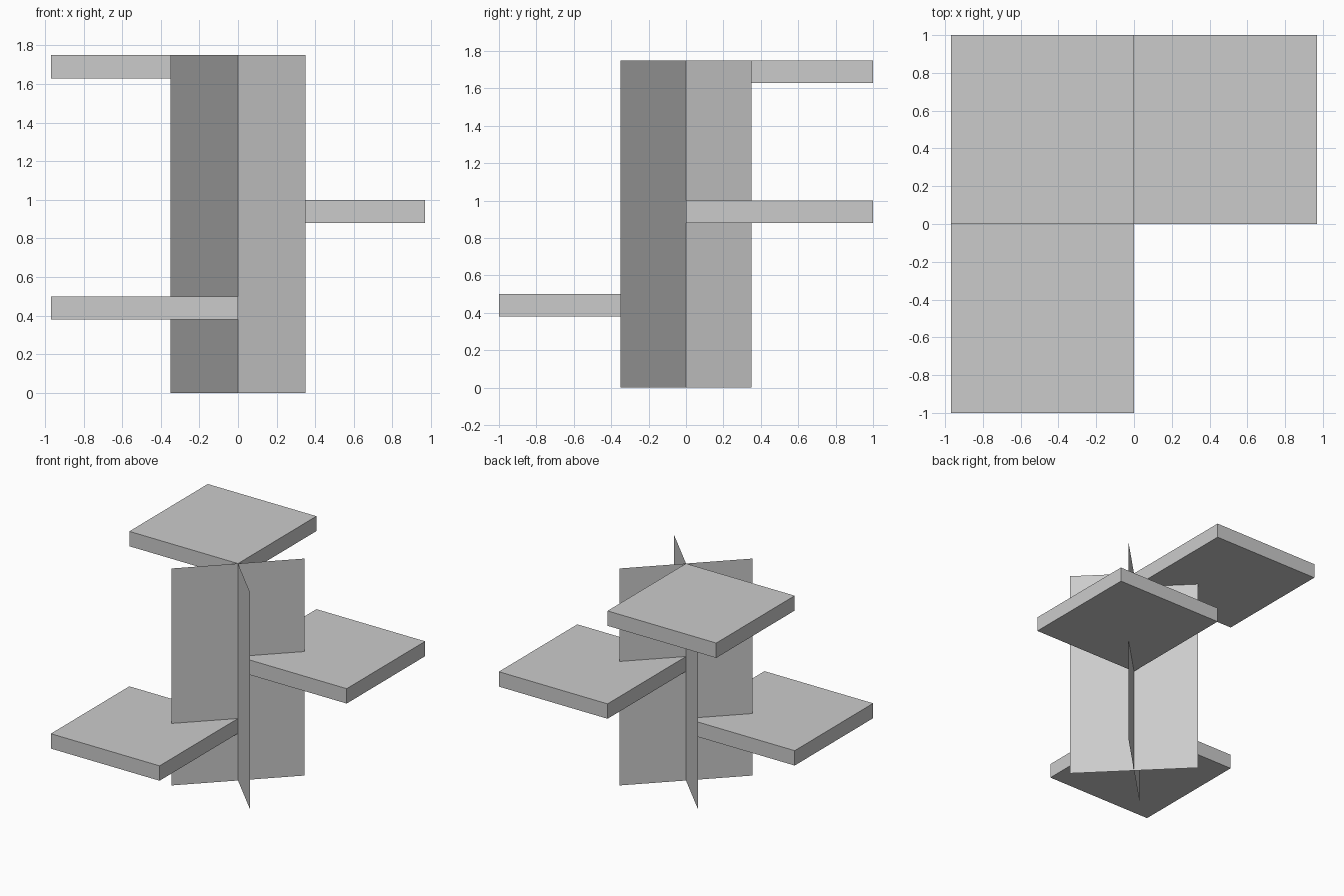
import bpy, bmesh

if "Cube" in bpy.data.objects:
    bpy.data.objects.remove(bpy.data.objects["Cube"])

HEIGHT = 1.75   # stem height
REACH = 0.35    # stem panel half-extent along x and y


def make_object(name, bm):
    mesh = bpy.data.meshes.new(name)
    bm.to_mesh(mesh)
    bm.free()
    obj = bpy.data.objects.new(name, mesh)
    bpy.context.collection.objects.link(obj)
    return obj


def diagonal_panel(name, side):
    """Paper-thin upright panel running diagonally through the centre."""
    bm = bmesh.new()
    a, b = (-REACH, -REACH * side), (REACH, REACH * side)
    corners = [(*a, 0), (*b, 0), (*b, HEIGHT), (*a, HEIGHT)]
    bm.faces.new([bm.verts.new(c) for c in corners])
    return make_object(name, bm)


def slab(name, x_side, y_side, top):
    """Flat pad filling one quadrant, with a corner on the centre axis."""
    size = (0.97, 1.0, 0.12)
    bm = bmesh.new()
    bmesh.ops.create_cube(bm, size=1)
    bmesh.ops.scale(bm, vec=size, verts=bm.verts)
    bmesh.ops.translate(
        bm, verts=bm.verts,
        vec=(x_side * size[0] / 2, y_side * size[1] / 2, top - size[2] / 2))
    return make_object(name, bm)


# Crossed stem panels
diagonal_panel("stem_panel_a", 1)
diagonal_panel("stem_panel_b", -1)

# Pads stepping up around the stem
slab("lower_pad", -1, -1, 0.5)
slab("middle_pad", 1, 1, 1.0)
slab("upper_pad", -1, 1, HEIGHT)
